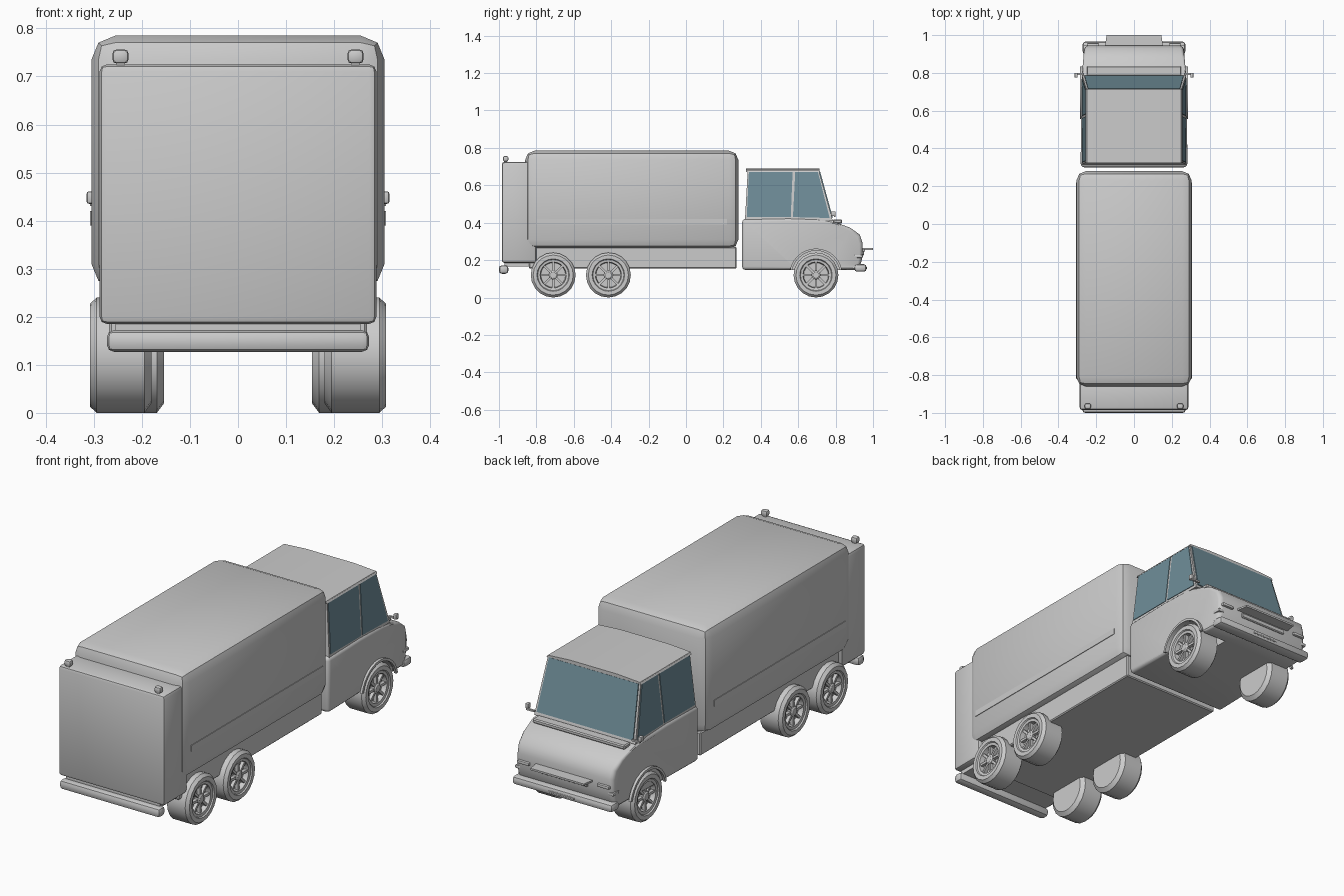
import bpy, bmesh, math
from mathutils import Vector, Matrix

if "Cube" in bpy.data.objects:
    bpy.data.objects.remove(bpy.data.objects["Cube"])

glass = bpy.data.materials.new("window_glass")
glass.diffuse_color = (0.16, 0.27, 0.32, 1)
glass.use_nodes = True
glass.node_tree.nodes["Principled BSDF"].inputs["Base Color"].default_value = glass.diffuse_color


def finish(bm, name, bevel=0, seg=2, mat=None):
    bmesh.ops.recalc_face_normals(bm, faces=bm.faces)
    if bevel:
        edges = [e for e in bm.edges if e.calc_face_angle(0) > 0.7]
        bmesh.ops.bevel(bm, geom=edges, offset=bevel, segments=seg, profile=0.5,
                        affect='EDGES', clamp_overlap=True)
    me = bpy.data.meshes.new(name)
    bm.to_mesh(me)
    bm.free()
    ob = bpy.data.objects.new(name, me)
    bpy.context.collection.objects.link(ob)
    if mat:
        me.materials.append(mat)
    smooth(ob)
    return ob


def smooth(ob):
    bpy.ops.object.select_all(action='DESELECT')
    ob.select_set(True)
    bpy.context.view_layer.objects.active = ob
    bpy.ops.object.shade_smooth_by_angle(angle=math.radians(35))


def box(name, lo, hi, bevel=0, seg=2, mat=None):
    bm = bmesh.new()
    bmesh.ops.create_cube(bm, size=1)
    for v in bm.verts:
        v.co = [(a + b) / 2 + c * (b - a) for a, b, c in zip(lo, hi, v.co)]
    return finish(bm, name, bevel, seg, mat)


def prism(name, points, offset, bevel=0, seg=2, mat=None, shape=None):
    bm = bmesh.new()
    face = bm.faces.new([bm.verts.new(p) for p in points])
    ext = bmesh.ops.extrude_face_region(bm, geom=[face])["geom"]
    for v in ext:
        if isinstance(v, bmesh.types.BMVert):
            v.co += Vector(offset)
    if shape:
        for v in bm.verts:
            v.co = shape(v.co)
    return finish(bm, name, bevel, seg, mat)


def revolve(name, profile, y, z, side, steps=20):
    # profile of (x, radius) spun about the axle
    bm = bmesh.new()
    vs = [bm.verts.new((x, 0, r)) for x, r in profile]
    es = [bm.edges.new(p) for p in zip(vs, vs[1:])]
    bmesh.ops.spin(bm, geom=vs + es, cent=(0, 0, 0), axis=(1, 0, 0),
                   angle=math.tau, steps=steps)
    bmesh.ops.remove_doubles(bm, verts=bm.verts, dist=1e-4)
    for v in bm.verts:
        v.co = (v.co.x * side, v.co.y + y, v.co.z + z)
    return finish(bm, name)


def sbox(name, side, x0, x1, y0, y1, z0, z1, bevel=0, seg=2):
    a, b = sorted((x0 * side, x1 * side))
    return box(name, (a, y0, z0), (b, y1, z1), bevel, seg)


# Cargo body, tail section, chassis and rear bumper
box("cargo_body", (-.305, -.86, .26), (.305, .28, .785), .05)
box("tail_section", (-.288, -.985, .185), (.288, -.80, .725), .015)
box("chassis", (-.268, -.84, .155), (.268, .27, .27), .005, 1)
box("rear_bumper", (-.273, -1, .127), (.273, -.95, .172), .015)
box("bumper_mount", (-.255, -.97, .165), (.255, -.83, .19))

# Cab lower body, narrowing towards the nose
prof = [(.30, .148), (.30, .42), (.55, .425), (.70, .42), (.80, .402), (.88, .372),
        (.93, .335), (.945, .29), (.945, .22), (.93, .165), (.90, .148)]


def taper(co):
    t = max(0, (co.y - .78) / .17)
    return Vector((co.x * (1 - .09 * t * t), co.y, co.z))


cab = prism("cab_body", [(-.282, y, z) for y, z in prof], (.564, 0, 0), .018, 3, None, taper)

# Front wheel arches cut from the cab
FRONT_Y = .695
for s in (-1, 1):
    cut = revolve("arch_cutter", [(.13, 0), (.13, .132), (.4, .132), (.4, 0)],
                  FRONT_Y, .12, s, 28)
    mod = cab.modifiers.new("arch", 'BOOLEAN')
    mod.object, mod.operation, mod.solver = cut, 'DIFFERENCE', 'EXACT'
    bpy.context.view_layer.objects.active = cab
    bpy.ops.object.modifier_apply(modifier="arch")
    bpy.data.objects.remove(cut)
smooth(cab)

# Arch lips
for s in (-1, 1):
    ang = [math.radians(12 + 156 * i / 14) for i in range(15)]
    ring = [(r, a) for r, seq in ((.142, ang), (.130, ang[::-1])) for a in seq]
    prism("arch_lip", [(.272 * s, FRONT_Y + r * math.cos(a), .12 + r * math.sin(a))
                       for r, a in ring], (.013 * s, 0, 0))

# Upper cab: tapered hull, domed roof and glass
def hull(co):
    t = (co.z - .41) / .27
    return Vector((co.x * (1 - .085 * t), co.y, co.z))


prism("cab_upper", [(-.275, .315, .41), (-.275, .785, .41), (-.275, .71, .68),
                    (-.275, .33, .68)], (.55, 0, 0), 0, 2, None, hull)
roof = [(-.256, .672), (-.25, .682), (-.13, .69), (.13, .69), (.25, .682), (.256, .672)]
prism("cab_roof", [(x, .322, z) for x, z in roof], (0, .393, 0))
for s in (-1, 1):
    for name, pts in (("rear_side_window", [(.325, .43), (.56, .43), (.57, .672), (.336, .672)]),
                      ("front_side_window", [(.572, .43), (.768, .425), (.705, .672), (.584, .672)])):
        prism(name, [(s * (.275 * (1 - .085 * (z - .41) / .27) - .002), y, z)
                     for y, z in pts], (.005 * s, 0, 0), mat=glass)
prism("windshield", [(-.262, .779, .425), (.262, .779, .425), (.243, .711, .672),
                     (-.243, .711, .672)], (0, .006, .002), mat=glass)
box("cowl_panel", (-.25, .785, .395), (.25, .835, .416), .005, 1)

# Nose: grille blade, lower grille, front bumper
prism("grille_blade", [(-.145, 1, .255), (.145, 1, .255), (.155, .93, .255),
                       (-.155, .93, .255)], (0, 0, .009))
box("lower_grille", (-.13, .93, .225), (.13, .952, .25), .004, 1)
box("front_bumper", (-.272, .90, .138), (.272, .965, .178), .014)
box("bumper_slot", (-.07, .95, .152), (.07, .968, .163), .002, 1)

for s in (-1, 1):
    # Headlights, corner markers, mirrors, tail beacons and side strips
    sbox("headlight", s, .185, .25, .93, .957, .245, .26, .004)
    sbox("corner_marker", s, .235, .268, .90, .945, .212, .228, .004)
    sbox("mirror_arm", s, .265, .308, .79, .80, .43, .438)
    sbox("mirror", s, .298, .315, .775, .80, .435, .461, .005)
    sbox("tail_beacon_foot", s, .235, .253, -.972, -.956, .72, .735)
    sbox("tail_beacon", s, .228, .261, -.978, -.95, .727, .756, .008)
    sbox("side_strip", s, .295, .308, -.80, .22, .39, .42)

    # Wheels: tyre, spokes and hub
    for label, y, out in (("rear", -.71, .308), ("middle", -.415, .308), ("front", FRONT_Y, .282)):
        tyre = [(-.128, 0), (-.128, .1), (-.113, .12), (-.014, .12), (0, .107), (0, .087),
                (-.006, .083), (-.008, .07), (-.032, .066), (-.032, 0)]
        revolve(label + "_wheel", [(out + x, r) for x, r in tyre], y, .12, s)
        revolve(label + "_hub", [(out - .034, .024), (out - .012, .024), (out - .007, .017),
                                 (out - .007, 0)], y, .12, s, 12)
        bm = bmesh.new()
        for i in range(8):
            m = (Matrix.Translation((s * (out - .021), y, .12))
                 @ Matrix.Rotation(i * math.tau / 8, 4, 'X')
                 @ Matrix.Translation((0, 0, .045)) @ Matrix.Diagonal((.016, .012, .05, 1)))
            bmesh.ops.create_cube(bm, size=1, matrix=m)
        finish(bm, label + "_spokes")
